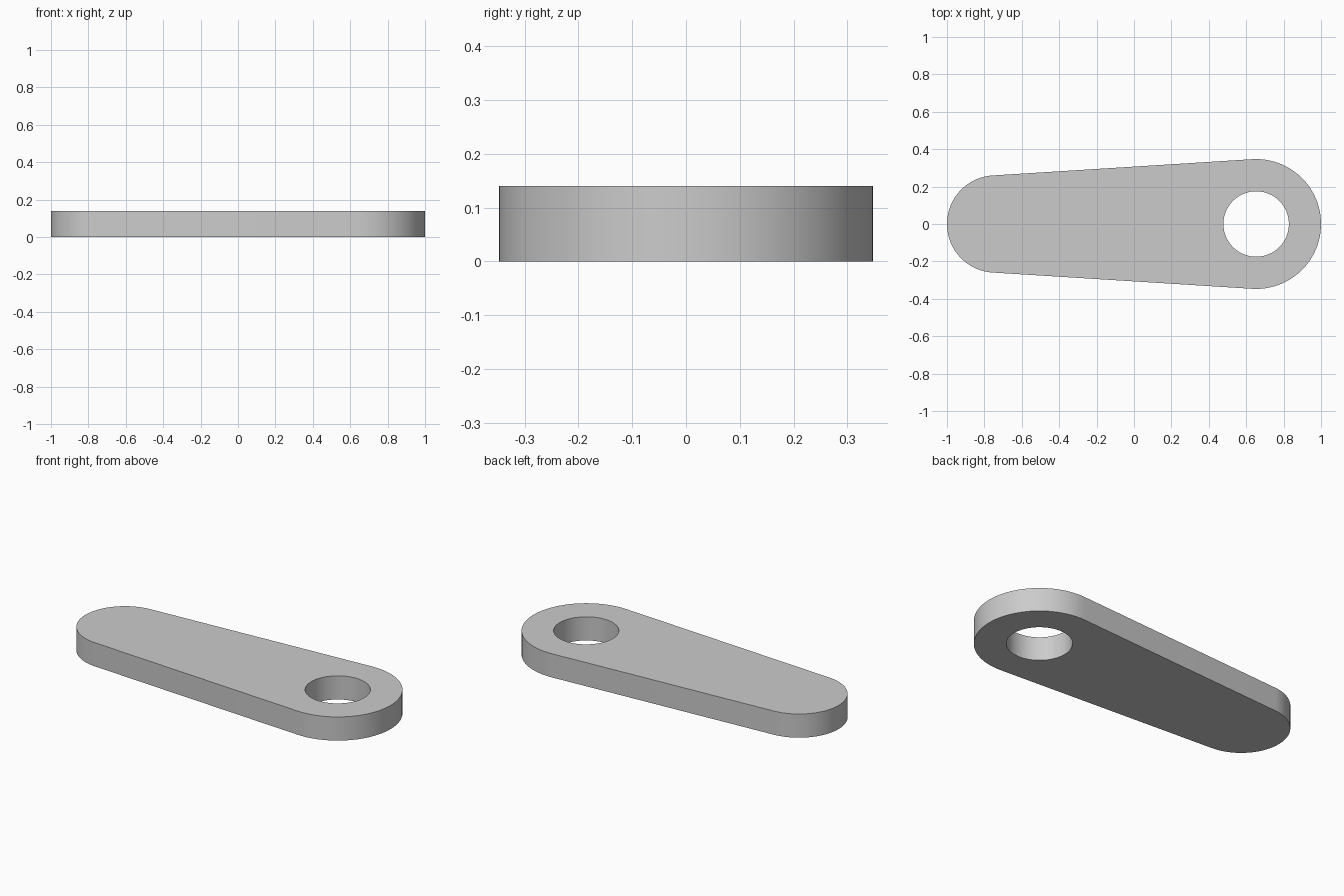
import bpy, bmesh, math
from mathutils import Vector

cube = bpy.data.objects.get("Cube")
if cube:
    bpy.data.objects.remove(cube, do_unlink=True)

THICK = 0.14
BIG_R, SMALL_R, HOLE_R = 0.347, 0.26, 0.175
BIG_X, SMALL_X = 1 - BIG_R, SMALL_R - 1


def arc(cx, radius, start, end, steps):
    """Points along an arc about (cx, 0), both ends included."""
    angles = [start + (end - start) * i / steps for i in range(steps + 1)]
    return [Vector((cx + radius * math.cos(a), radius * math.sin(a), 0)) for a in angles]


def add_loop(bm, points):
    verts = [bm.verts.new(p) for p in points]
    return [bm.edges.new((v, verts[i - 1])) for i, v in enumerate(verts)]


# Outline: two round ends joined by their common tangents, with a round hole
tangent = math.acos((SMALL_R - BIG_R) / (BIG_X - SMALL_X))
outline = arc(BIG_X, BIG_R, -tangent, tangent, 48)
outline += arc(SMALL_X, SMALL_R, tangent, math.tau - tangent, 48)
hole = arc(BIG_X, HOLE_R, 0, math.tau, 64)[:-1]

# Fill between the loops and raise to full thickness
bm = bmesh.new()
edges = add_loop(bm, outline) + add_loop(bm, hole)
bmesh.ops.triangle_fill(bm, use_beauty=True, use_dissolve=False, edges=edges)
raised = bmesh.ops.extrude_face_region(bm, geom=bm.faces[:], use_keep_orig=True)
top_verts = [g for g in raised["geom"] if isinstance(g, bmesh.types.BMVert)]
bmesh.ops.translate(bm, verts=top_verts, vec=(0, 0, THICK))
bmesh.ops.recalc_face_normals(bm, faces=bm.faces[:])
mesh = bpy.data.meshes.new("lever_plate")
bm.to_mesh(mesh)
bm.free()

plate = bpy.data.objects.new("lever_plate", mesh)
bpy.context.collection.objects.link(plate)

# Plain grey
grey = bpy.data.materials.new("light_grey")
grey.use_nodes = True
colour = (0.6, 0.6, 0.6, 1)
grey.diffuse_color = colour
grey.node_tree.nodes["Principled BSDF"].inputs["Base Color"].default_value = colour
mesh.materials.append(grey)

# Smooth round walls, sharp rims
bpy.ops.object.select_all(action="DESELECT")
plate.select_set(True)
bpy.context.view_layer.objects.active = plate
bpy.ops.object.shade_smooth_by_angle(angle=math.radians(30))
